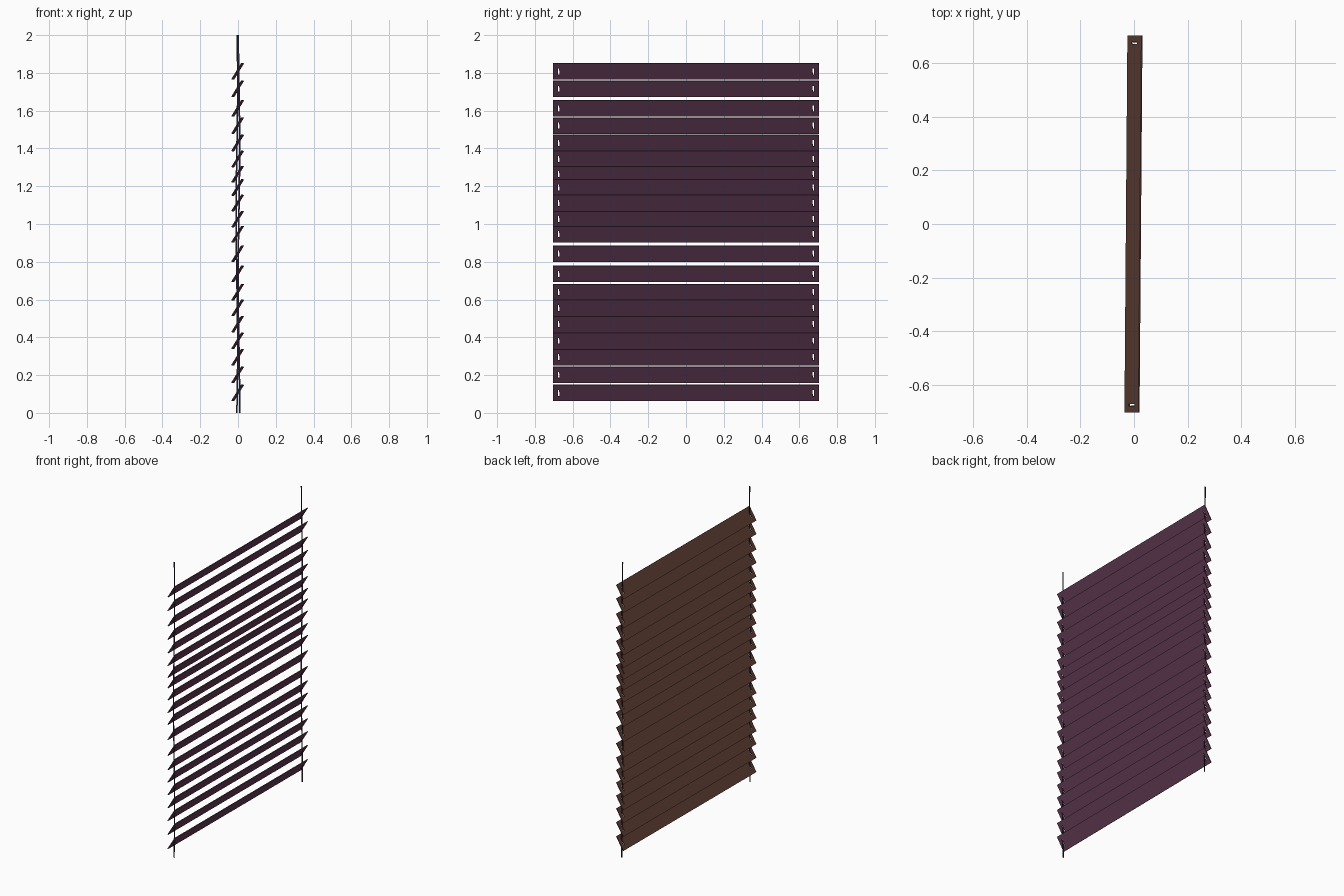
import bpy, bmesh, math
from mathutils import Matrix

if "Cube" in bpy.data.objects:
    bpy.data.objects.remove(bpy.data.objects["Cube"])


def material(name, rgb):
    m = bpy.data.materials.new(name)
    m.diffuse_color = (*rgb, 1)
    m.use_nodes = True
    m.node_tree.nodes["Principled BSDF"].inputs["Base Color"].default_value = m.diffuse_color
    return m


brown = material("brown upper face", (0.112, 0.050, 0.032))
purple = material("purple under face", (0.125, 0.044, 0.090))
cord_mat = material("dark cord", (0.03, 0.022, 0.035))

TILT = math.radians(58.6)
YAW = Matrix.Rotation(math.radians(-0.45), 4, 'Z')   # whole blind is turned slightly
THICK = 0.005

# Slat: thin board with a cord slot near each end, upper and under face coloured apart
us = [-0.05, -0.02, 0.02, 0.05]
ys = [-0.703, -0.678, -0.671, 0.671, 0.678, 0.703]
bm = bmesh.new()
low, high = ([[bm.verts.new((u, y, w)) for y in ys] for u in us]
             for w in (-THICK / 2, THICK / 2))
partner = {a: b for ra, rb in zip(low, high) for a, b in zip(ra, rb)}
under = []
for i in range(len(us) - 1):
    for j in range(len(ys) - 1):
        if i == 1 and j in (1, 3):
            continue                                  # cord slot
        quad = [low[i][j], low[i][j + 1], low[i + 1][j + 1], low[i + 1][j]]
        under.append(bm.faces.new(quad))
        under[-1].material_index = 1
        bm.faces.new([partner[v] for v in reversed(quad)])
# rims round the outline and the slots
rim = [l for f in under for l in f.loops if l.edge.is_boundary]
for a, b in [(l.vert, l.link_loop_next.vert) for l in rim]:
    bm.faces.new((b, a, partner[a], partner[b])).material_index = 1
bm.transform(YAW @ Matrix.Rotation(-TILT, 4, 'Y'))
slat_mesh = bpy.data.meshes.new("slat")
slat_mesh.materials.append(brown)
slat_mesh.materials.append(purple)
bm.to_mesh(slat_mesh)
bm.free()

# Unevenly spaced stack of slats (top edge heights)
tops = [1.852, 1.76, 1.656, 1.565, 1.473, 1.388, 1.308, 1.237, 1.155, 1.07,
        0.99, 0.887, 0.78, 0.683, 0.60, 0.514, 0.426, 0.339, 0.246, 0.15]
for n, z in enumerate(tops):
    ob = bpy.data.objects.new(f"slat_{n + 1:02d}", slat_mesh)
    ob.location = (-0.002, 0, z - 0.044)
    bpy.context.collection.objects.link(ob)


# Cords: slightly wavering flat tapes through the slots
def cord(name, y, x, base, phase):
    bm = bmesh.new()
    count, hx, hy = 21, 0.004, 0.0007
    rings = []
    for k in range(count):
        z = base + (2.0 - base) * k / (count - 1)
        cx = x + 0.004 * math.sin(z * 4.5 + phase)
        rings.append([bm.verts.new((cx + sx * hx, y + sy * hy, z))
                      for sx, sy in ((-1, -1), (1, -1), (1, 1), (-1, 1))])
    for a, b in zip(rings, rings[1:]):
        for s in range(4):
            t = (s + 1) % 4
            bm.faces.new((a[s], a[t], b[t], b[s]))
    bm.faces.new(reversed(rings[0]))
    bm.faces.new(rings[-1])
    me = bpy.data.meshes.new(name)
    me.materials.append(cord_mat)
    bm.to_mesh(me)
    bm.free()
    bpy.context.collection.objects.link(bpy.data.objects.new(name, me))


cord("front_cord", -0.675, -0.006, 0.0, 0.0)
cord("back_cord", 0.675, 0.005, 0.0, 1.5)
